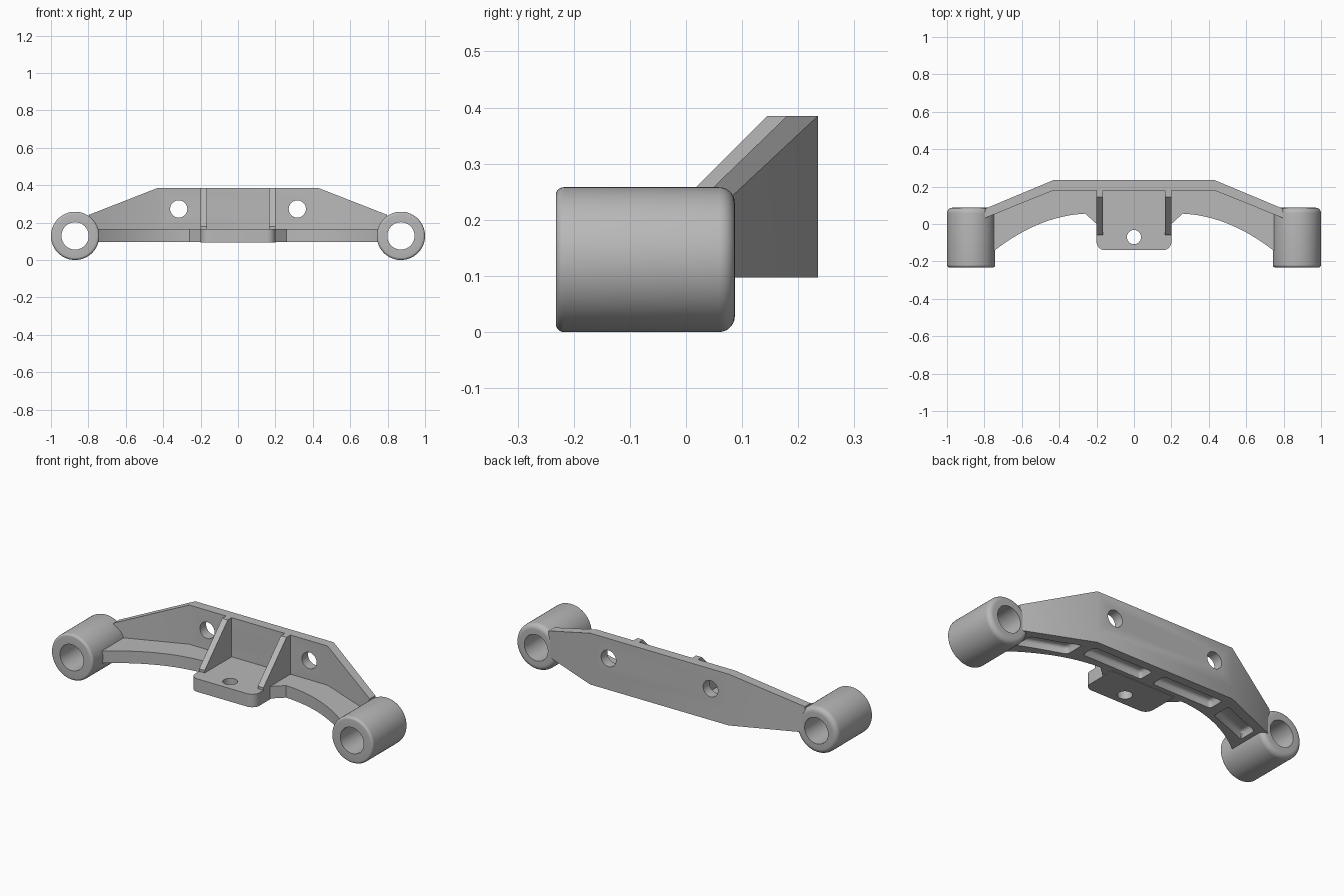
import bpy, bmesh, math
from mathutils import Vector

if "Cube" in bpy.data.objects:
    bpy.data.objects.remove(bpy.data.objects["Cube"], do_unlink=True)

metal = bpy.data.materials.new("cast grey")
metal.use_nodes = True
GREY = (0.48, 0.48, 0.48, 1)
metal.diffuse_color = GREY
metal.node_tree.nodes["Principled BSDF"].inputs["Base Color"].default_value = GREY

BOTTOM, DECK, TOP = 0.097, 0.165, 0.385
SIDES = (("left", 1), ("right", -1))


def make(name, bm):
    bmesh.ops.recalc_face_normals(bm, faces=bm.faces[:])
    mesh = bpy.data.meshes.new(name)
    bm.to_mesh(mesh)
    bm.free()
    obj = bpy.data.objects.new(name, mesh)
    bpy.context.collection.objects.link(obj)
    mesh.materials.append(metal)
    return obj


def prism(name, outline, place, lo, hi):
    """Extrude a 2D outline; place(a, b, depth) gives the 3D point."""
    bm = bmesh.new()
    rings = [[bm.verts.new(place(a, b, d)) for a, b in outline] for d in (lo, hi)]
    bm.faces.new(rings[0])
    bm.faces.new(rings[1])
    n = len(outline)
    for i in range(n):
        j = (i + 1) % n
        bm.faces.new((rings[0][i], rings[0][j], rings[1][j], rings[1][i]))
    return make(name, bm)


def along_z(a, b, d):
    return (a, b, d)


def along_y(a, b, d):
    return (a, d, b)


def along_x(a, b, d):
    return (d, a, b)


def arc(cx, cy, r, start, end, steps):
    angles = [math.radians(start + (end - start) * i / steps) for i in range(steps + 1)]
    return [(cx + r * math.cos(t), cy + r * math.sin(t)) for t in angles]


def mirrored(half):
    """Close a +x half outline with its mirror image."""
    return half + [(-x, y) for x, y in reversed(half)]


def activate(obj):
    bpy.ops.object.select_all(action="DESELECT")
    obj.select_set(True)
    bpy.context.view_layer.objects.active = obj


def cut(obj, cutters):
    activate(obj)
    for cutter in cutters:
        cutter.hide_render = True
        mod = obj.modifiers.new("cut", "BOOLEAN")
        mod.operation, mod.solver, mod.object = "DIFFERENCE", "EXACT", cutter
        bpy.ops.object.modifier_apply(modifier=mod.name)
        bpy.data.objects.remove(cutter, do_unlink=True)


def pocket(corners):
    """Rounded, drafted cutter for the underside."""
    obj = prism("pocket_cutter", corners, along_z, 0.04, 0.135)
    centre = sum((Vector(c) for c in corners), Vector((0, 0))) / len(corners)
    for v in obj.data.vertices:
        if v.co.z > BOTTOM:
            v.co.x += (centre.x - v.co.x) * 0.1
            v.co.y += (centre.y - v.co.y) * 0.3
    bevel = obj.modifiers.new("round", "BEVEL")
    bevel.width, bevel.segments = 0.015, 3
    return obj


# Base plate with curved front edges and four pockets underneath
END = 0.796
curve = [(x, 0.055 - 0.04 * (x - 0.26) - 0.75 * (x - 0.26) ** 2)
         for x in [0.26 + (0.775 - 0.26) * i / 20 for i in range(21)]]
plate_half = [(0.2, 0.0)] + curve + [(END, 0.0), (END, 0.082), (0.43, 0.235)]
plate = prism("base_plate", mirrored(plate_half), along_z, BOTTOM, DECK)
inner = [(0.025, 0.085), (0.42, 0.085), (0.42, 0.195), (0.025, 0.195)]
outer = [(0.46, 0.05), (0.725, -0.065), (0.725, 0.065), (0.46, 0.185)]
cut(plate, [pocket([(s * x, y) for x, y in shape])
            for _, s in SIDES for shape in (inner, outer)])

# Back wall, tapering down to the bushings, with two bolt holes
wall_half = [(0.43, 0.18), (END, 0.032), (END, 0.082), (0.43, 0.235)]
wall = prism("back_wall", mirrored(wall_half), along_z, DECK, TOP)
for v in wall.data.vertices:
    if v.co.z > 0.3 and abs(v.co.x) > 0.5:
        v.co.z = 0.242
cut(wall, [prism("bolt_cutter", arc(s * 0.317, 0.273, 0.046, 0, 348.75, 31),
                 along_y, 0.1, 0.3) for _, s in SIDES])

# Central mounting tab with rounded front corners and a hole
tab_half = arc(0.155, -0.095, 0.045, -90, 0, 8) + [(0.2, 0.07)]
tab = prism("mounting_tab", mirrored(tab_half), along_z, 0.093, DECK + 0.001)
cut(tab, [prism("tab_cutter", arc(0, -0.07, 0.038, 0, 348.75, 31), along_z, 0, 0.3)])

# Gussets between the wall and the tab
gusset = [(-0.06, DECK), (-0.06, 0.18), (0.145, TOP), (0.18, TOP), (0.18, DECK)]
parts = [plate, wall, tab]
for side, s in SIDES:
    parts.append(prism(side + "_gusset", gusset, along_x, s * 0.165, s * 0.2))

# Tubular bushings: a closed profile of (radius, y) spun around the bore axis
FRONT, BACK, R, BORE = -0.232, 0.087, 0.129, 0.073
section = ([(BORE, FRONT)] + arc(R - 0.014, FRONT + 0.014, 0.014, -90, 0, 5)
           + arc(R - 0.028, BACK - 0.028, 0.028, 0, 90, 7) + [(BORE, BACK)])
for side, s in SIDES:
    bm = bmesh.new()
    steps, n = 64, len(section)
    rings = []
    for k in range(steps):
        t = math.tau * k / steps
        rings.append([bm.verts.new((s * 0.871 + r * math.cos(t), y, R + r * math.sin(t)))
                      for r, y in section])
    for k in range(steps):
        a, b = rings[k], rings[(k + 1) % steps]
        for i in range(n):
            j = (i + 1) % n
            bm.faces.new((a[i], a[j], b[j], b[i]))
    parts.append(make(side + "_bushing", bm))

for part in parts:
    activate(part)
    bpy.ops.object.shade_smooth_by_angle(angle=math.radians(30))
